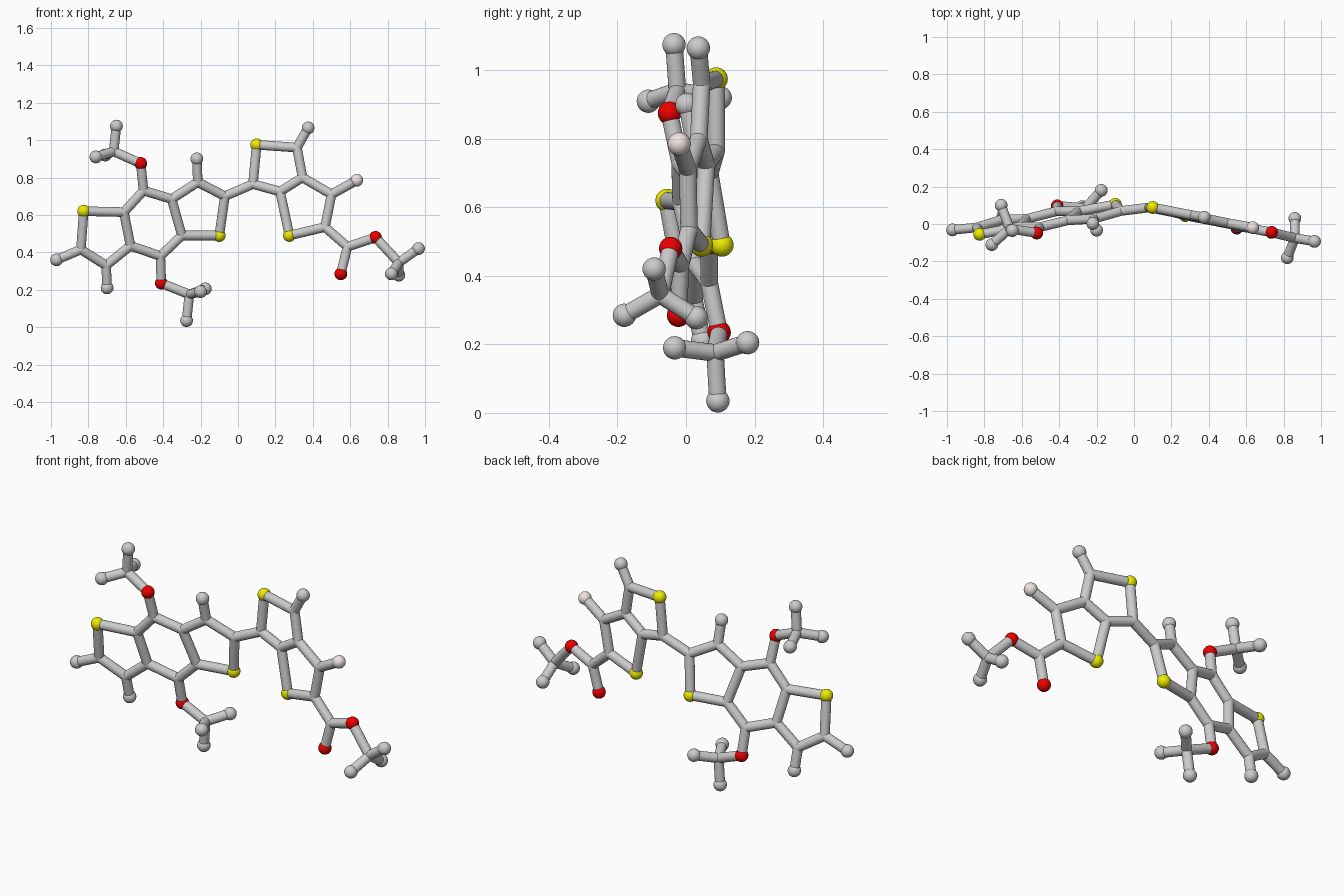
import bpy
from mathutils import Vector

if "Cube" in bpy.data.objects:
    bpy.data.objects.remove(bpy.data.objects["Cube"])

BALL, BOND = 0.034, 0.0255


def material(name, rgb):
    m = bpy.data.materials.new(name)
    m.diffuse_color = (*rgb, 1)
    m.use_nodes = True
    m.node_tree.nodes["Principled BSDF"].inputs["Base Color"].default_value = m.diffuse_color
    return m


MATS = {"sulfur": material("yellow", (0.85, 0.83, 0.0)),
        "oxygen": material("red", (0.85, 0.0, 0.0)),
        "fluorine": material("pale_pink", (0.88, 0.76, 0.77))}


# The two flat halves of the molecule lie in slightly tilted planes
def left(x, z):
    return Vector((x, 0.219 + 0.186 * x - 0.195 * z, z))


def right(x, z):
    return Vector((x, 0.09 - 0.195 * x + 0.018 * z, z))


def finish(name, kind=None):
    ob = bpy.context.object
    ob.name = name
    if kind in MATS:
        ob.data.materials.append(MATS[kind])
    bpy.ops.object.shade_smooth_by_angle()


def ball(p, kind, r=BALL):
    bpy.ops.mesh.primitive_uv_sphere_add(segments=32, ring_count=16, radius=r, location=p)
    finish(kind + "_ball", kind)


def bond(a, b):
    d = b - a
    bpy.ops.mesh.primitive_cylinder_add(vertices=24, radius=BOND, depth=d.length,
                                        location=(a + b) / 2)
    bpy.context.object.rotation_euler = d.to_track_quat('Z', 'Y').to_euler()
    finish("bond_rod")


def methyl(oxygen, carbon, hydrogens):
    bond(oxygen, carbon)
    ball(carbon, "carbon_joint", BOND)
    for h in hydrogens:
        h = Vector(h)
        bond(carbon, h)
        ball(h, "hydrogen")


# Atoms: prefix letter gives the element
atoms = {
    # fused three-ring half
    "S1": left(-0.825, 0.62), "C2": left(-0.84, 0.415), "C3": left(-0.705, 0.33),
    "C4": left(-0.575, 0.435), "C5": left(-0.61, 0.615), "C6": left(-0.505, 0.73),
    "C7": left(-0.355, 0.685), "C8": left(-0.30, 0.49), "C9": left(-0.415, 0.38),
    "C10": left(-0.215, 0.775), "C11": left(-0.07, 0.70), "S12": left(-0.10, 0.49),
    "O13": left(-0.52, 0.875), "O14": left(-0.41, 0.235),
    "H15": left(-0.97, 0.36), "H16": left(-0.70, 0.21), "H17": left(-0.22, 0.90),
    # fused two-ring half
    "C20": right(0.08, 0.765), "S21": right(0.10, 0.975), "C22": right(0.315, 0.96),
    "C23": right(0.345, 0.80), "C24": right(0.225, 0.725), "S25": right(0.275, 0.49),
    "C26": right(0.465, 0.535), "C27": right(0.50, 0.71), "F28": right(0.635, 0.785),
    "H29": right(0.375, 1.065),
    # ester arm
    "C30": right(0.585, 0.43), "O31": Vector((0.55, -0.022, 0.285)), "O32": right(0.735, 0.48),
}
KINDS = {"C": "carbon_joint", "S": "sulfur", "O": "oxygen", "F": "fluorine", "H": "hydrogen"}
for key, p in atoms.items():
    ball(p, KINDS[key[0]], BOND if key[0] == "C" else BALL)

# Bond chains: rings first, then branches
chains = ["S1 C2 C3 C4 C5 S1", "C5 C6 C7 C8 C9 C4", "C7 C10 C11 S12 C8",
          "C6 O13", "C9 O14", "C2 H15", "C3 H16", "C10 H17", "C11 C20",
          "C20 S21 C22 C23 C24 C20", "C24 S25 C26 C27 C23", "C27 F28", "C22 H29",
          "C26 C30 O32", "C30 O31"]
for chain in chains:
    keys = chain.split()
    for a, b in zip(keys, keys[1:]):
        bond(atoms[a], atoms[b])

# Methyl end groups
methyl(atoms["O13"], Vector((-0.665, -0.025, 0.94)),
       [(-0.65, -0.035, 1.075), (-0.76, -0.11, 0.91), (-0.71, 0.10, 0.92)])
methyl(atoms["O14"], Vector((-0.26, 0.085, 0.175)),
       [(-0.275, 0.093, 0.035), (-0.175, 0.18, 0.205), (-0.20, -0.033, 0.19)])
methyl(atoms["O32"], Vector((0.86, -0.075, 0.345)),
       [(0.965, -0.093, 0.42), (0.82, -0.18, 0.285), (0.86, 0.03, 0.278)])
